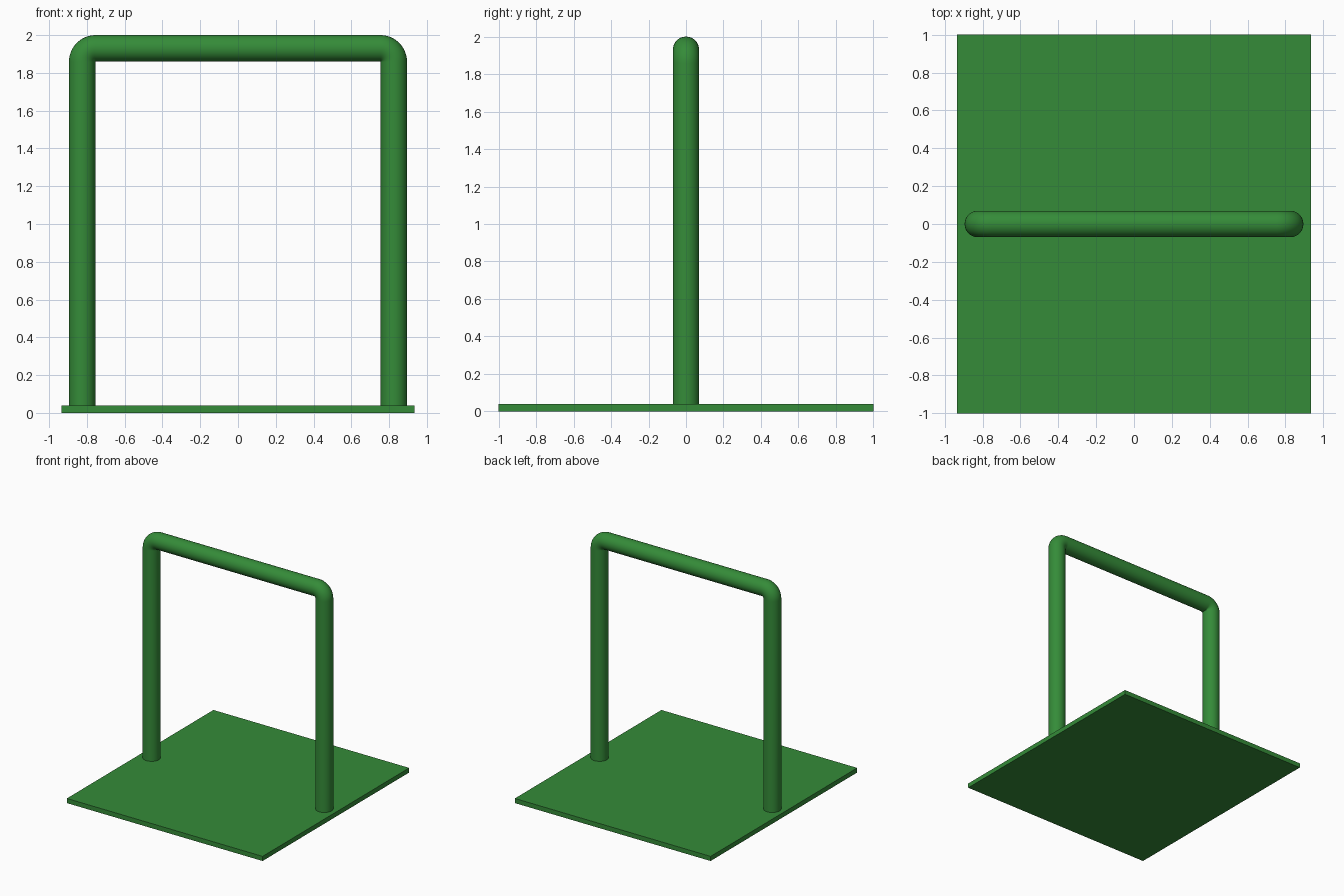
import bpy, bmesh, math
from mathutils import Vector

if "Cube" in bpy.data.objects:
    bpy.data.objects.remove(bpy.data.objects["Cube"])

green = bpy.data.materials.new("green_paint")
green.diffuse_color = (0.035, 0.26, 0.04, 1)
green.use_nodes = True
green.node_tree.nodes["Principled BSDF"].inputs["Base Color"].default_value = green.diffuse_color

R, BEND = 0.07, 0.0715          # tube radius, centre-line bend radius
LEG_X, TOP_Z = 0.825, 1.93
SIDES, STEPS = 32, 12


def finish(bm, name):
    bmesh.ops.recalc_face_normals(bm, faces=bm.faces)
    mesh = bpy.data.meshes.new(name)
    bm.to_mesh(mesh)
    bm.free()
    mesh.materials.append(green)
    obj = bpy.data.objects.new(name, mesh)
    bpy.context.collection.objects.link(obj)
    return obj


# Base plate
bm = bmesh.new()
bmesh.ops.create_cube(bm, size=1)
bmesh.ops.scale(bm, vec=(1.87, 2.0, 0.04), verts=bm.verts)
bmesh.ops.translate(bm, vec=(0, 0, 0.02), verts=bm.verts)
finish(bm, "base_plate")

# Hoop path: left leg, tight bend, crossbar, tight bend, right leg
# each entry is (centre, outward normal in the xz plane)
left = [(Vector((-LEG_X, 0, 0.03)), Vector((-1, 0, 0)))]
for i in range(STEPS + 1):
    a = math.pi / 2 * i / STEPS
    n = Vector((-math.cos(a), 0, math.sin(a)))
    left.append((Vector((-LEG_X + BEND, 0, TOP_Z - BEND)) + n * BEND, n))
right = [(Vector((-p.x, 0, p.z)), Vector((-n.x, 0, n.z))) for p, n in reversed(left)]

# Sweep a round section along the path
bm = bmesh.new()
rings = []
for p, n in left + right:
    rings.append([bm.verts.new(p + R * (n * math.cos(t) + Vector((0, 1, 0)) * math.sin(t)))
                  for t in (2 * math.pi * k / SIDES for k in range(SIDES))])
for r0, r1 in zip(rings, rings[1:]):
    for k in range(SIDES):
        j = (k + 1) % SIDES
        bm.faces.new((r0[k], r0[j], r1[j], r1[k]))
bm.faces.new(rings[0])
bm.faces.new(rings[-1])
hoop = finish(bm, "tube_hoop")

bpy.ops.object.select_all(action='DESELECT')
hoop.select_set(True)
bpy.context.view_layer.objects.active = hoop
bpy.ops.object.shade_smooth_by_angle(angle=math.radians(40))
